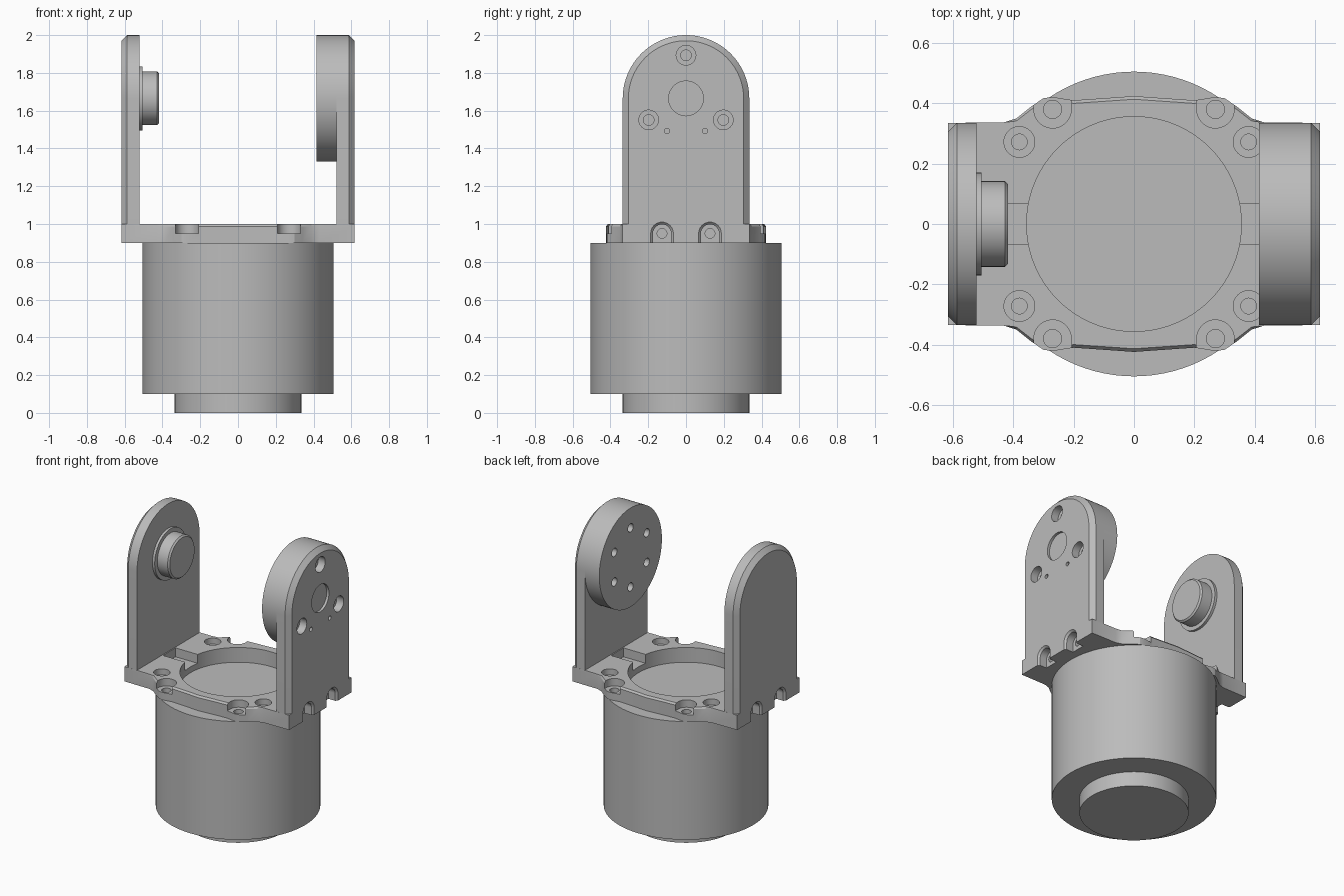
import bpy, bmesh
from math import sin, cos, pi, radians

cube = bpy.data.objects.get("Cube")
if cube:
    bpy.data.objects.remove(cube, do_unlink=True)

grey = bpy.data.materials.new("machined_grey")
grey.use_nodes = True
GREY = (0.5, 0.5, 0.5, 1)
grey.diffuse_color = GREY
grey.node_tree.nodes["Principled BSDF"].inputs["Base Color"].default_value = GREY

PIVOT = 1.665   # height of the tilt axis
ARM_R = 0.335   # half width of the arms
END = 0.617     # outer face of the arms


def loft(name, rings):
    """Skin a stack of equal rings and cap both ends."""
    bm = bmesh.new()
    loops = [[bm.verts.new(p) for p in ring] for ring in rings]
    n = len(loops[0])
    for a, b in zip(loops, loops[1:]):
        for i in range(n):
            j = (i + 1) % n
            bm.faces.new((a[i], a[j], b[j], b[i]))
    bm.faces.new(loops[0])
    bm.faces.new(loops[-1])
    bmesh.ops.recalc_face_normals(bm, faces=bm.faces)
    mesh = bpy.data.meshes.new(name)
    bm.to_mesh(mesh)
    bm.free()
    mesh.materials.append(grey)
    ob = bpy.data.objects.new(name, mesh)
    bpy.context.collection.objects.link(ob)
    return ob


def turned(name, axis, u, v, steps, n=64):
    """Turned part along x or z from (position, radius) steps."""
    rings = []
    for t, r in steps:
        pts = [(u + r * cos(2 * pi * i / n), v + r * sin(2 * pi * i / n)) for i in range(n)]
        rings.append([(t, a, b) if axis == "x" else (a, b, t) for a, b in pts])
    return loft(name, rings)


def arch(r, centre, base, n=32):
    """Flat-bottomed outline with a round top, as (across, up) points."""
    arc = [(r * cos(pi * i / n), centre + r * sin(pi * i / n)) for i in range(n + 1)]
    return [(r, base)] + arc + [(-r, base)]


def cut(parts, cutter):
    for ob in parts:
        mod = ob.modifiers.new("cut", "BOOLEAN")
        mod.operation = "DIFFERENCE"
        mod.solver = "EXACT"
        mod.object = cutter
        bpy.context.view_layer.objects.active = ob
        bpy.ops.object.modifier_apply(modifier=mod.name)
    bpy.data.objects.remove(cutter, do_unlink=True)


def hole(parts, axis, u, v, start, end, r, n=32):
    cut(parts, turned("hole_cutter", axis, u, v, [(start, r), (end, r)], n))


# Motor body and foot
body = turned("motor_body", "z", 0, 0, [(0.1, 0.505), (0.9, 0.505)], 96)
foot = turned("motor_foot", "z", 0, 0, [(0, 0.335), (0.1, 0.335)], 96)

# Bracket plate: one quarter of the outline, mirrored
quarter = [(END, 0.335), (0.43, 0.337), (0.39, 0.35), (0.34, 0.39), (0.3, 0.417),
           (0.27, 0.421), (0.2, 0.41), (0, 0.424)]
half = quarter + [(-x, y) for x, y in quarter[-2::-1]]
outline = half + [(-x, -y) for x, y in half]
bevelled = [(x, y * (0.975 if abs(x) < 0.42 else 1)) for x, y in outline]
plate = loft("bracket_plate", [[(x, y, z) for x, y in ring]
                               for z, ring in ((0.9, outline), (0.988, outline), (1.0, bevelled))])

# Upright arms with a chamfered outer edge
arms = {}
for side, name in ((-1, "right_arm"), (1, "left_arm")):
    arms[side] = loft(name, [[(side * x, a, b) for a, b in arch(r, PIVOT, 1.0, 48)]
                             for x, r in ((0.522, ARM_R), (0.587, ARM_R), (END, ARM_R - 0.03))])

# Idler boss and drive horn
boss = turned("idler_boss", "x", 0, PIVOT, [
    (-0.53, 0.17), (-0.505, 0.17), (-0.505, 0.142), (-0.428, 0.142), (-0.418, 0.132)])
horn = turned("drive_horn", "x", 0, PIVOT, [(0.415, ARM_R), (0.522, ARM_R)], 96)

# Central opening and wiring grooves
hole([plate], "z", 0, 0, 0.85, 1.1, 0.356, 96)
for side in (-1, 1):
    cut([plate], loft("groove_cutter", [[(side * x, y, z) for y, z in
        ((-0.067, 0.94), (0.067, 0.94), (0.067, 1.1), (-0.067, 1.1))] for x in (0.3, 0.515)]))

for sx in (-1, 1):
    for sy in (-1, 1):
        # Counterbored mounting holes
        hole([plate], "z", sx * 0.38, sy * 0.272, 0.96, 1.1, 0.051)
        hole([plate], "z", sx * 0.38, sy * 0.272, 0.85, 1.1, 0.026)
        # Screw pockets open to the front and back edges
        pocket = arch(0.062, -0.38, -0.6, 20)
        cut([plate], loft("pocket_cutter", [[(sx * 0.27 + a, -sy * b, z) for a, b in pocket]
                                            for z in (0.95, 1.1)]))
        hole([plate], "z", sx * 0.27, sy * 0.38, 0.85, 1.1, 0.03)
        # Arched screw pockets under each arm
        pocket = arch(0.048, 0.95, 0.8, 20)
        flare = arch(0.06, 0.95, 0.8, 20)
        cut([plate, arms[sx]], loft("arch_cutter", [
            [(sx * x, sy * 0.127 + a, b) for a, b in ring]
            for x, ring in ((0.555, pocket), (0.605, pocket), (0.617, flare), (0.7, flare))]))
        hole([plate], "x", sy * 0.127, 0.95, sx * 0.5, sx * 0.6, 0.026, 20)

# Screw holes, centre recess and pin holes on the driven arm
driven = arms[1]
for k in range(3):
    a = radians(90 + 120 * k)
    u, v = 0.228 * cos(a), PIVOT + 0.228 * sin(a)
    hole([driven], "x", u, v, 0.565, 0.7, 0.052)
    hole([driven], "x", u, v, 0.53, 0.7, 0.028)
hole([driven], "x", 0, PIVOT, 0.6, 0.7, 0.092, 48)
for sy in (-1, 1):
    hole([driven], "x", sy * 0.1, 1.493, 0.57, 0.7, 0.014, 16)

# Ring of holes on the horn face
for k in range(6):
    a = radians(30 + 60 * k)
    hole([horn], "x", 0.2 * cos(a), PIVOT + 0.2 * sin(a), 0.3, 0.47, 0.028, 24)

# Smooth the round walls, keep edges sharp
bpy.ops.object.select_all(action="DESELECT")
for ob in (body, foot, plate, boss, horn, *arms.values()):
    ob.select_set(True)
bpy.context.view_layer.objects.active = body
bpy.ops.object.shade_smooth_by_angle(angle=radians(25))
